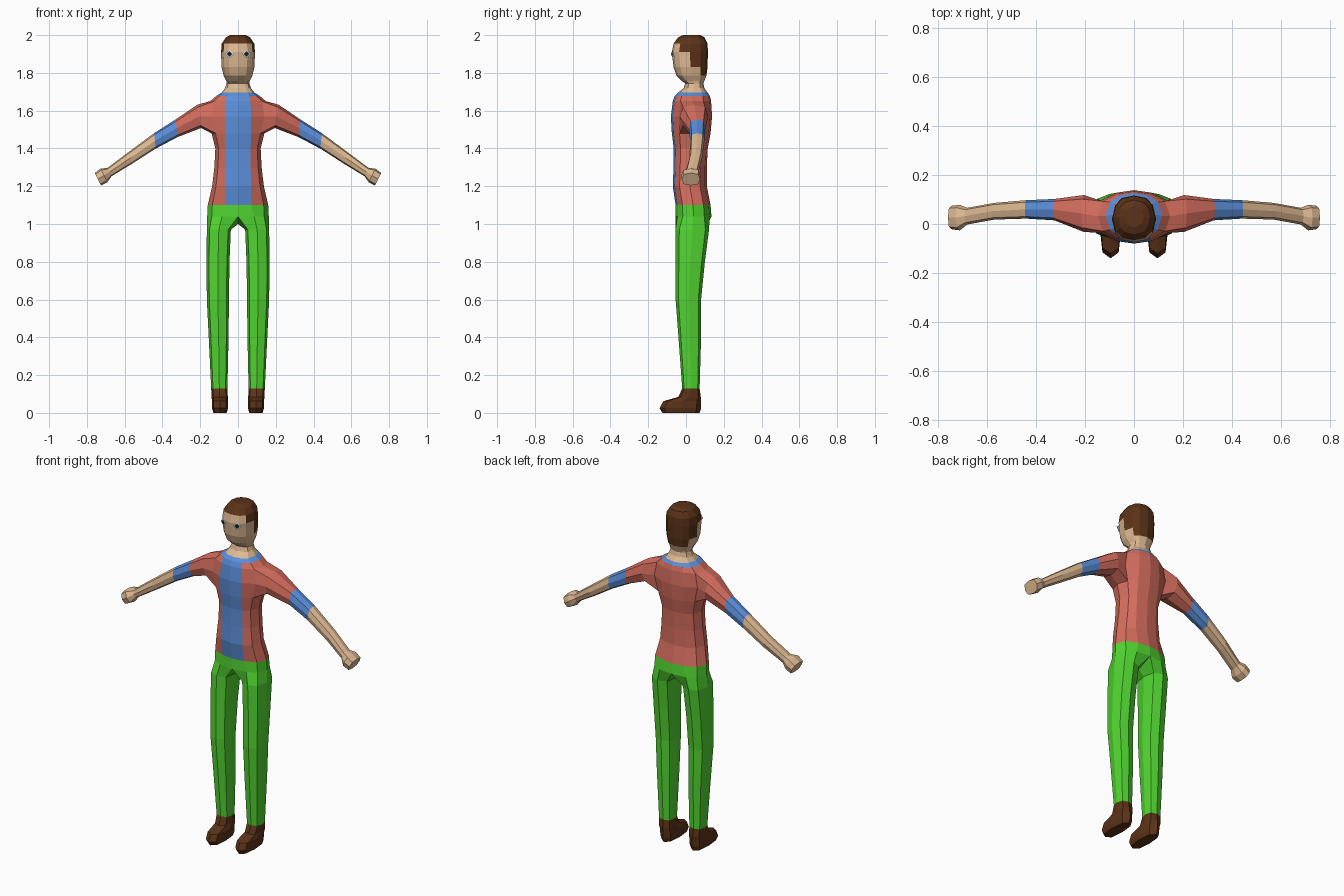
import bpy, bmesh, math
from mathutils import Matrix

if "Cube" in bpy.data.objects:
    bpy.data.objects.remove(bpy.data.objects["Cube"])

COLOURS = [("skin", (222, 184, 145)), ("red_cloth", (214, 110, 95)), ("blue_cloth", (92, 142, 218)),
           ("green_cloth", (82, 212, 52)), ("brown", (92, 54, 30)), ("eye_white", (225, 228, 230)),
           ("pupil", (25, 35, 45))]
SKIN, RED, BLUE, GREEN, BROWN, WHITE, PUPIL = range(7)
MATS = []
for name, rgb in COLOURS:
    m = bpy.data.materials.new(name)
    m.diffuse_color = [(c / 255) ** 2.2 for c in rgb] + [1]
    m.use_nodes = True
    m.node_tree.nodes["Principled BSDF"].inputs["Base Color"].default_value = m.diffuse_color
    MATS.append(m)


def make_object(name, bm):
    me = bpy.data.meshes.new(name)
    bm.to_mesh(me)
    bm.free()
    for m in MATS:
        me.materials.append(m)
    ob = bpy.data.objects.new(name, me)
    bpy.context.collection.objects.link(ob)
    mod = ob.modifiers.new("mirror", 'MIRROR')
    mod.use_mirror_merge = True
    mod.merge_threshold = 0.0005
    return ob


bm = bmesh.new()


def half_ring(z, w, yf, yb, s):
    """Seven points from front centre round the side to back centre."""
    d = yb - yf
    pts = [(0, yf), (s, yf + .01), (.85 * w, yf + .2 * d), (w, yf + .5 * d),
           (.85 * w, yb - .2 * d), (s, yb - .01), (0, yb)]
    return [bm.verts.new((x, y, z)) for x, y in pts]


def octagon(start, step):
    """Eight unit points of a slightly squared octagon."""
    out = []
    for i in range(8):
        a = math.radians(start + step * i)
        k = 1.1 if i % 2 == 0 else 1.0
        out.append((math.cos(a) * k, math.sin(a) * k))
    return out


def bridge(a, b, mats, closed=True):
    n = len(a)
    for i in range(n if closed else n - 1):
        mat = mats if isinstance(mats, int) else mats[i]
        if mat is None:
            continue
        j = (i + 1) % n
        bm.faces.new((a[i], a[j], b[j], b[i])).material_index = mat


# torso, neck and head: half rings (z, half width, front, back, strip half width)
rings = [half_ring(*r) for r in [
    (1.10, .16, -.055, .13, .07), (1.20, .137, -.07, .11, .07), (1.30, .125, -.066, .11, .067),
    (1.40, .12, -.065, .115, .067), (1.48, .14, -.075, .13, .07), (1.57, .165, -.08, .138, .07),
    (1.65, .148, -.07, .133, .066), (1.678, .115, -.06, .126, .06), (1.695, .088, -.042, .115, .05),
    (1.72, .068, -.012, .097, .04), (1.745, .06, -.005, .092, .035),
    (1.757, .062, -.022, .097, .035), (1.785, .076, -.05, .108, .042), (1.83, .087, -.066, .114, .048),
    (1.91, .09, -.075, .116, .05), (1.955, .086, -.066, .114, .048), (1.988, .064, -.042, .098, .038),
    (2.0, .04, -.015, .075, .02)]]
shirt = [BLUE] + [RED] * 5
sleeve_hole = [BLUE, RED, None, None, RED, RED]
rows = [shirt] * 4 + [sleeve_hole] * 2 + [shirt, [BLUE] * 6] + [[SKIN] * 6] * 4
rows += [[SKIN] * 4 + [BROWN] * 2, [SKIN] * 3 + [BROWN] * 3, [SKIN] * 2 + [BROWN] * 4]
rows += [[BROWN] * 6] * 2
for a, b, mats in zip(rings, rings[1:], rows):
    bridge(a, b, mats, closed=False)
bm.faces.new(rings[-1]).material_index = BROWN

# arm: grows from the shoulder opening (x, z, half height, front, back, tilt)
r0, r1, r2 = rings[4:7]
loop = [r0[2], r1[2], r2[2], r2[3], r2[4], r1[4], r0[4], r0[3]]
ARM = [(.205, 1.57, .062, -.032, .118, .15, RED), (.325, 1.507, .047, .015, .102, .1, RED),
       (.44, 1.44, .041, .022, .097, .1, BLUE), (.57, 1.35, .031, .018, .086, .3, SKIN),
       (.68, 1.275, .022, -.002, .066, .5, SKIN), (.71, 1.257, .036, -.026, .078, .5, SKIN),
       (.742, 1.237, .033, -.022, .075, .5, SKIN)]
for x, z, h, yf, yb, tilt, mat in ARM:
    new = [bm.verts.new((x + tilt * h * v, (yf + yb) / 2 + (yb - yf) / 2 * u, z + h * v))
           for u, v in octagon(225, -45)]
    bridge(loop, new, mat)
    loop = new
bm.faces.new(loop).material_index = SKIN

# pelvis, leg and shoe (z, inner x, outer x, front, back)
hip = half_ring(1.04, .163, -.055, .135, .085)
bridge(rings[0], hip, GREEN, closed=False)
loop = hip + [bm.verts.new((0, .04, 1.0))]
LEG = [(.97, .038, .165, -.055, .122, GREEN), (.80, .045, .167, -.055, .10, GREEN),
       (.60, .048, .165, -.055, .08, GREEN), (.40, .05, .155, -.04, .08, GREEN),
       (.13, .056, .142, -.02, .072, GREEN), (.085, .054, .14, -.04, .078, BROWN),
       (.062, .053, .138, -.12, .08, BROWN), (.025, .053, .138, -.14, .08, BROWN),
       (0, .06, .13, -.125, .072, BROWN)]
for z, xi, xo, yf, yb, mat in LEG:
    new = [bm.verts.new(((xi + xo) / 2 + (xo - xi) / 2 * u, (yf + yb) / 2 + (yb - yf) / 2 * v, z))
           for u, v in octagon(225, 45)]
    bridge(loop, new, mat)
    loop = new
bm.faces.new(loop).material_index = BROWN

bmesh.ops.recalc_face_normals(bm, faces=bm.faces[:])
make_object("body", bm)

# eyes: flat diamonds on the face
bm = bmesh.new()
for r, y, mat in [(.024, -.071, WHITE), (.016, -.074, PUPIL)]:
    place = (Matrix.Translation((.045, y, 1.9)) @ Matrix.Rotation(math.radians(18), 4, 'Z')
             @ Matrix.Rotation(math.pi / 2, 4, 'X') @ Matrix.Diagonal((1, .9, 1, 1)))
    ret = bmesh.ops.create_circle(bm, cap_ends=True, segments=4, radius=r, matrix=place)
    for f in {f for v in ret["verts"] for f in v.link_faces}:
        f.material_index = mat
make_object("eyes", bm)
